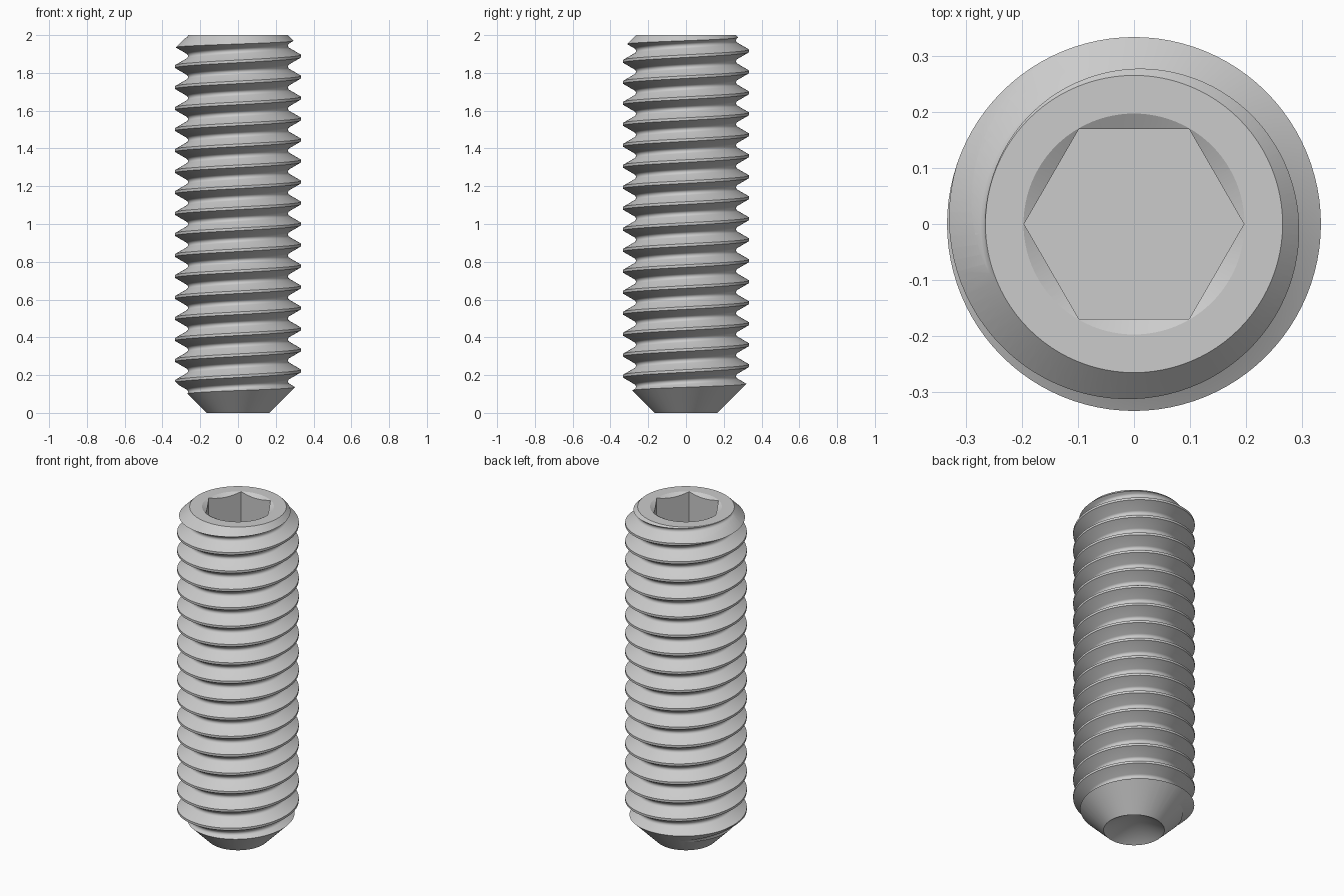
import bpy, bmesh
from math import sin, cos, pi, radians

if "Cube" in bpy.data.objects:
    bpy.data.objects.remove(bpy.data.objects["Cube"])

P = 1 / 9          # thread pitch
R = 1 / 3          # crest radius
SEG = 96
TURNS = 21


def make_object(name, bm):
    bmesh.ops.recalc_face_normals(bm, faces=bm.faces)
    mesh = bpy.data.meshes.new(name)
    bm.to_mesh(mesh)
    bm.free()
    obj = bpy.data.objects.new(name, mesh)
    bpy.context.collection.objects.link(obj)
    return obj


def boolean(target, cutter, operation):
    mod = target.modifiers.new(operation, 'BOOLEAN')
    mod.operation, mod.solver, mod.object = operation, 'EXACT', cutter
    bpy.context.view_layer.objects.active = target
    bpy.ops.object.modifier_apply(modifier=mod.name)
    bpy.data.objects.remove(cutter)


def revolve(name, profile, seg=SEG):
    bm = bmesh.new()
    verts = [bm.verts.new((r, 0, z)) for r, z in profile]
    edges = [bm.edges.new(pair) for pair in zip(verts, verts[1:])]
    bmesh.ops.spin(bm, geom=verts + edges, cent=(0, 0, 0), axis=(0, 0, 1),
                   angle=2 * pi, steps=seg, use_duplicate=False)
    bmesh.ops.remove_doubles(bm, verts=bm.verts, dist=1e-5)
    return make_object(name, bm)


# threaded rod: one pitch is a narrow flat crest, 60 degree flanks, round root
pitch_profile = [(R, -P / 16), (R, P / 16)]
for k in range(7):
    a = radians(-60 + 20 * k)
    pitch_profile.append((R - P * (0.469 + 0.1443 * cos(a)),
                          P * (0.5 + 0.1443 * sin(a))))
bm = bmesh.new()
columns = []
for j in range(SEG + 1):
    t = j / SEG
    columns.append([bm.verts.new((r * cos(2 * pi * t), r * sin(2 * pi * t),
                                  z + P * (n - 2 + t)))
                    for n in range(TURNS) for r, z in pitch_profile])
for a, b in zip(columns, columns[1:]):
    for i in range(len(a) - 1):
        bm.faces.new((a[i], b[i], b[i + 1], a[i + 1]))
bmesh.ops.remove_doubles(bm, verts=bm.verts, dist=1e-5)

# close both open ends of the helix (trimmed off afterwards)
low = bm.verts.new((0, 0, -1.5 * P))
high = bm.verts.new((0, 0, (TURNS - 2) * P + P / 3))
for e in [e for e in bm.edges if e.is_boundary]:
    bm.faces.new((*e.verts, high if e.verts[0].co.z > 1 else low))
screw = make_object("set_screw", bm)

# trim to length: cup point below, chamfered end above
blank = revolve("end_trim", [(0, 0.096), (0.167, 0), (0.4, 0.233),
                             (0.4, 1.865), (0.265, 2), (0, 2)])
boolean(screw, blank, 'INTERSECT')

# hexagonal key socket with a countersunk rim
socket = revolve("hex_socket", [(0, 1.61), (0.196, 1.61), (0.196, 2.1), (0, 2.1)], 6)
boolean(screw, socket, 'DIFFERENCE')
rim = revolve("socket_countersink", [(0, 1.8863), (0.2547, 2.0333), (0, 2.0333)])
boolean(screw, rim, 'DIFFERENCE')

# smooth thread and cones, sharp edges
bpy.ops.object.select_all(action='DESELECT')
screw.select_set(True)
bpy.context.view_layer.objects.active = screw
bpy.ops.object.shade_smooth_by_angle(angle=radians(28))
